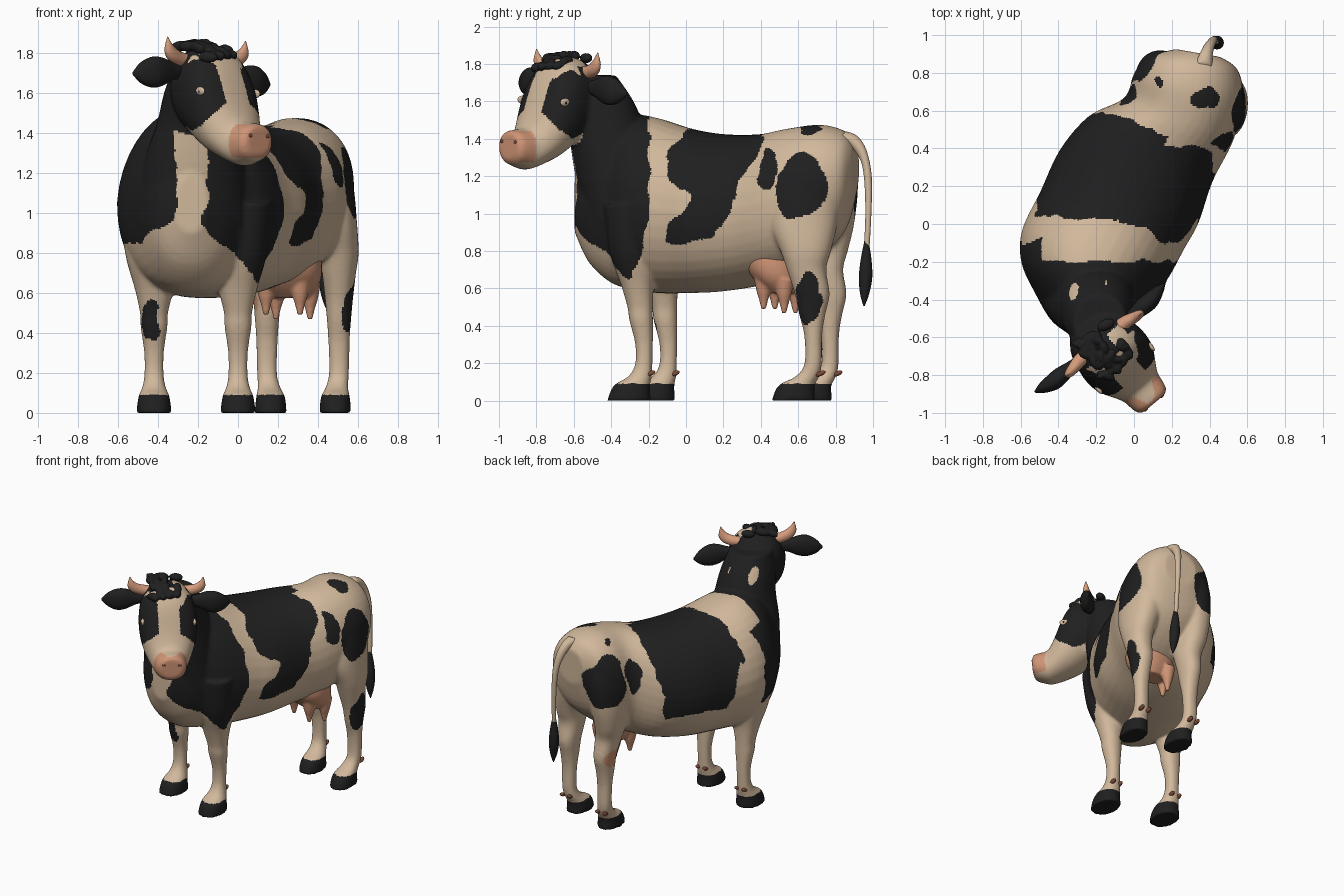
import bpy, bmesh, math, random
from mathutils import Vector, Matrix, noise

if "Cube" in bpy.data.objects:
    bpy.data.objects.remove(bpy.data.objects["Cube"])

random.seed(4)

def material(name, rgb):
    m = bpy.data.materials.new(name)
    m.diffuse_color = (*rgb, 1)
    m.use_nodes = True
    m.node_tree.nodes["Principled BSDF"].inputs["Base Color"].default_value = m.diffuse_color
    return m

CREAM = material("cream hide", (0.64, 0.48, 0.33))
BLACK = material("black hide", (0.014, 0.014, 0.014))
PINK = material("pink skin", (0.63, 0.30, 0.18))
HORN = material("horn", (0.66, 0.33, 0.20))
BROWN = material("brown claw", (0.22, 0.07, 0.04))

# ---------- helpers ----------
def spline(a, b, c, d, t):
    return b + 0.5 * t * (c - a + t * (2 * a - 5 * b + 4 * c - d + t * (3 * (b - c) + d - a)))

def loft(bm, rings, steps=4, sides=40, power=0.9, taper=0):
    """Closed skin over (centre, u axis, v axis) rings; taper narrows the top of later rings."""
    pts = [rings[0]] + rings + [rings[-1]]
    path = []
    for i in range(1, len(pts) - 2):
        for s in range(steps):
            path.append([spline(*(pts[i + k][j] for k in (-1, 0, 1, 2)), s / steps) for j in range(3)])
    path.append(rings[-1])
    def sup(x):
        return math.copysign(abs(x) ** power, x)
    loops = []
    angs = [2 * math.pi * k / sides for k in range(sides)]
    for i, (c, u, v) in enumerate(path):
        t = taper * i / len(path)
        loops.append([bm.verts.new(c + u * sup(math.cos(a)) * (1 - t * max(0, math.sin(a)))
                                   + v * sup(math.sin(a))) for a in angs])
    faces = [bm.faces.new(loops[0]), bm.faces.new(loops[-1])]
    for p, q in zip(loops, loops[1:]):
        for k in range(sides):
            n = (k + 1) % sides
            faces.append(bm.faces.new((p[k], p[n], q[n], q[k])))
    bmesh.ops.recalc_face_normals(bm, faces=faces)

def ball(bm, centre, size, rot=Matrix()):
    m = Matrix.Translation(centre) @ rot.to_4x4() @ Matrix.Diagonal((*size, 1))
    bmesh.ops.create_icosphere(bm, subdivisions=3, radius=1, matrix=m)

def finish(name, bm, mats, voxel=0, smooth=0):
    me = bpy.data.meshes.new(name)
    bm.to_mesh(me)
    bm.free()
    ob = bpy.data.objects.new(name, me)
    bpy.context.collection.objects.link(ob)
    if voxel:  # weld the overlapping volumes into one soft skin
        r = ob.modifiers.new("weld", 'REMESH')
        r.mode, r.voxel_size = 'VOXEL', voxel
        s = ob.modifiers.new("soften", 'SMOOTH')
        s.factor, s.iterations = 0.5, smooth
        dg = bpy.context.evaluated_depsgraph_get()
        me = bpy.data.meshes.new_from_object(ob.evaluated_get(dg))
        ob.modifiers.clear()
        ob.data = me
    me.materials.clear()
    for m in mats:
        me.materials.append(m)
    for p in me.polygons:
        p.use_smooth = True
    return ob

def flat(x, y, z, rx, ry):
    return (Vector((x, y, z)), Vector((rx, 0, 0)), Vector((0, ry, 0)))

# ---------- head frame: turned 40 degrees to the side ----------
TURN = math.radians(40)
H = Vector((-0.17, -0.62, 0))
SIDE = Vector((math.cos(TURN), math.sin(TURN), 0))
FWD = Vector((math.sin(TURN), -math.cos(TURN), 0))
HEAD_ROT = Matrix.Rotation(TURN, 3, 'Z')
UP = Vector((0, 0, 1))

def head(l, f, z):
    return H + SIDE * l + FWD * f + UP * (z - 0.04 * l)

# ---------- body: torso, neck, head and legs ----------
bm = bmesh.new()
torso = [  # x, y, heading, half width, bottom, top
    (.34, .905, -10, .12, 1.12, 1.37), (.315, .85, -9, .24, .92, 1.44),
    (.29, .72, -15, .30, .78, 1.475), (.235, .55, -22, .31, .68, 1.455),
    (.09, .40, -28, .37, .62, 1.425), (-.025, .20, -28, .415, .585, 1.425),
    (-.115, .02, -22, .41, .575, 1.455), (-.20, -.15, -17, .41, .575, 1.51),
    (-.235, -.28, -12, .37, .595, 1.53), (-.24, -.40, -5, .28, .63, 1.5),
    (-.24, -.52, 0, .19, .74, 1.38), (-.235, -.595, 0, .08, .9, 1.2)]
loft(bm, [(Vector((x, y, (b + t) / 2)),
           Vector((math.cos(math.radians(a)), math.sin(math.radians(a)), 0)) * w,
           UP * ((t - b) / 2)) for x, y, a, w, b, t in torso], taper=.2)
loft(bm, [flat(-.23, -.34, .95, .28, .20), flat(-.22, -.38, 1.25, .25, .22),
          flat(-.20, -.425, 1.45, .205, .205), flat(-.19, -.475, 1.6, .18, .195),
          flat(-.18, -.53, 1.74, .14, .155)])
skull = [(-.12, .12, 1.5, 1.75), (-.05, .17, 1.42, 1.82), (.05, .195, 1.35, 1.84),
         (.13, .2, 1.30, 1.81), (.2, .185, 1.27, 1.72), (.27, .145, 1.245, 1.55),
         (.32, .118, 1.235, 1.465), (.37, .11, 1.25, 1.45), (.41, .1, 1.265, 1.445),
         (.43, .075, 1.29, 1.43)]
loft(bm, [(head(0, f, (b + t) / 2), SIDE * w, UP * ((t - b) / 2)) for f, w, b, t in skull])

fore = [(0, -.075, 0, .088, .117), (0, -.06, .08, .078, .097), (0, -.015, .13, .058, .063),
        (0, .005, .2, .048, .046), (0, .005, .31, .05, .048), (0, -.01, .43, .067, .063),
        (0, -.015, .5, .07, .068), (.0, -.03, .62, .096, .088), (.02, -.05, .8, .125, .13),
        (.04, -.06, 1.05, .13, .15)]
hind = [(-.018, -.105, 0, .08, .117), (-.018, -.09, .08, .072, .097), (-.01, -.03, .13, .056, .063),
        (0, 0, .2, .05, .046), (0, 0, .35, .053, .048), (0, -.005, .46, .06, .07),
        (0, -.005, .57, .07, .093), (0, -.035, .7, .085, .105), (0, -.04, .8, .098, .135),
        (-.03, -.05, .95, .12, .18), (-.06, -.03, 1.15, .13, .18), (-.1, -.02, 1.3, .12, .15)]
# foot x, y, outward sign, profile, sideways lean of the upper part
LEGS = [(0, -.23, 1, fore, 0), (-.42, -.10, -1, fore, 0),
        (.505, .68, 1, hind, 0), (.145, .77, -1, hind, -.065)]
for x, y, s, shape, lean in LEGS:
    loft(bm, [flat(x + s * dx + lean * min(1, max(0, (z - .65) / .35)), y + dy, z, rx, ry)
              for dx, dy, z, rx, ry in shape])
body = finish("cow_body", bm, [CREAM, BLACK, PINK], voxel=0.0105, smooth=9)

# ---------- hide pattern, chosen per face ----------
BLOBS = [(.57, .61, 1.16, .12, .145, .185), (.45, .44, 1.22, .09, .05, .12),
         (.38, .67, 1.45, .065, .06, .1), (.13, .75, 1.45, .03, .03, .1),
         (.57, .65, .54, .075, .075, .145), (.07, .86, 1.17, .17, .13, .2),
         (-.05, .69, 1.2, .08, .045, .13), (-.44, -.2, .45, .06, .1, .115),
         (-.5, .06, 1.22, .08, .03, .07)]
NECK_SPOTS = [(-.31, -.39, 1.58, .035, .08, .1), (-.15, -.37, 1.58, .03, .08, .1)]

def inside(p, e):
    return sum(((p[i] - e[i]) / e[i + 3]) ** 2 for i in range(3)) < 1

def colour(p):
    q = p + 0.04 * noise.noise_vector(p * 6) + 0.012 * noise.noise_vector(p * 17)
    x, y, z = q
    if p.z < 0.09:
        return 1                                    # hooves
    d = p - H
    l, f = d.dot(SIDE), d.dot(FWD)
    if p.z > 1.22 and f > (.04 if p.z < 1.47 else -.01) and abs(l) < 0.25:  # face
        if f > 0.33 and 1.275 < p.z < 1.442:
            return 2
        patch = ((f - .12) / .15) ** 2 + ((z - 1.58) / .17) ** 2 < 1
        if abs(l) > 0.075 and patch:
            return 1
        return int((f < .06 and z > 1.45 and not .04 < l < .13) or (z > 1.76 and f < .1 and l < .04))
    if inside(p, (.08, .77, .56, .05, .08, .065)):
        return 2                                    # bare hock
    if any(inside(q, e) for e in BLOBS):
        return 1
    if y < -0.2 or (x < -.5 and y < -.09):          # neck and shoulders
        if any(inside(p, e) for e in NECK_SPOTS):
            return 0
        if z > 1.4:
            return 1
        if x > -.15 - max(0, 1.1 - z) * .2:
            return int(z > .94 - .93 * (x + .19) and y < -.17 - (1.2 - z) * .2)
        return int(x < -.31 and z > .82 + (x + .6) * .5)
    if x > -.1 + .6 * y:                            # saddle, near side
        start = -.1 + max(0, z - 1.3) * .75 + .11 * math.exp(-((z - 1.08) / .09) ** 2)
        return int(z > .85 and start < y < .42 - (1.41 - z) * .5)
    low = max(0, 1.33 - z)                          # saddle, far side
    return int(z > .86 and .03 + low * .3 < y < .55 - .4 * x - low * .15)

for p in body.data.polygons:
    p.material_index = colour(p.center)

# ---------- ears, horns, eyes, nostrils ----------
for s, side in ((-1, "left"), (1, "right")):
    bm = bmesh.new()
    loft(bm, [(head(s * l, f, z - .01 - .01 * s), UP * a, FWD * b) for l, f, z, a, b in
              [(.14, 0, 1.70, .03, .025), (.21, 0, 1.70, .045, .032), (.28, 0, 1.695, .072, .045),
               (.34, 0, 1.69, .077, .045), (.40, -.01, 1.685, .052, .03), (.445, -.02, 1.68, .008, .006)]], sides=24)
    finish(side + "_ear", bm, [BLACK])
    bm = bmesh.new()
    loft(bm, [(head(s * l, f, z), UP * r + SIDE * (-s * k * r), FWD * r) for l, f, z, r, k in
              [(.11, 0, 1.755, .036, 0), (.17, .005, 1.765, .035, .3), (.22, .015, 1.785, .028, .8),
               (.25, .02, 1.82, .019, 1), (.255, .02, 1.868, .003, 1)]], sides=20, power=1)
    finish(side + "_horn", bm, [HORN])
    for name, at, size, mat in (("eye", (.19, .19, 1.605), (.012, .034, .022), CREAM),
                                ("pupil", (.19, .195, 1.603), (.015, .013, .013), BLACK),
                                ("nostril", (.055, .43, 1.385), (.012, .005, .009), BROWN)):
        ok, spot, nor, _ = body.closest_point_on_mesh(head(s * at[0], at[1], at[2]))
        bm = bmesh.new()
        ball(bm, spot, size, HEAD_ROT)
        finish(side + "_" + name, bm, [mat])

# ---------- curly forelock ----------
bm = bmesh.new()
for i in range(34):
    l, f = random.uniform(-.11, .08), random.uniform(-.07, .17)
    z = 1.845 - max(0, f - .05) * .55 - abs(l) * .15
    ball(bm, head(l, f, z), (random.uniform(.015, .03), random.uniform(.03, .05), .027),
         Matrix.Rotation(random.uniform(0, 3), 3, 'Z'))
finish("forelock", bm, [BLACK], voxel=0.007, smooth=2)

# ---------- tail ----------
def rod(name, pts, mat):
    bm = bmesh.new()
    loft(bm, [flat(x, y, z, r, r) if z < 1.3 else
              (Vector((x, y, z)), Vector((r, 0, 0)), Vector((0, r * .7, r * .7))) for x, y, z, r in pts],
         sides=16, power=1)
    finish(name, bm, [mat])

rod("tail", [(.365, .82, 1.405, .05), (.38, .89, 1.39, .036), (.40, .945, 1.32, .028),
             (.42, .972, 1.2, .021), (.43, .975, 1.0, .016), (.435, .965, .8, .015)], CREAM)
rod("tail_tuft", [(.435, .965, .85, .012), (.437, .963, .76, .028), (.44, .96, .66, .036),
                  (.445, .955, .57, .024), (.45, .952, .505, .003)], BLACK)

# ---------- udder with four teats ----------
bm = bmesh.new()
loft(bm, [flat(.24, .46, .84, .17, .15), flat(.25, .47, .72, .17, .15),
          flat(.26, .49, .64, .145, .12), flat(.265, .51, .575, .09, .07)])
for i in (-1, 1):
    for j in (-1, 1):
        x, y, z = .25 + i * .085 + j * .025, .5 - i * .03 + j * .055, -.01 * j
        loft(bm, [flat(x, y, z + .66, .055, .055), flat(x, y, z + .58, .04, .04),
                  flat(x, y, z + .53, .025, .025), flat(x, y, z + .478, .013, .013)], sides=16, power=1)
finish("udder", bm, [PINK], voxel=0.009, smooth=4)

# ---------- dewclaws ----------
bm = bmesh.new()
for x, y, s, shape, lean in LEGS:
    for i in (-1, 1):
        ball(bm, Vector((x + i * .03, y + .04, .145)), (.016, .028, .013), Matrix.Rotation(.4, 3, 'X'))
finish("dewclaws", bm, [BROWN])
